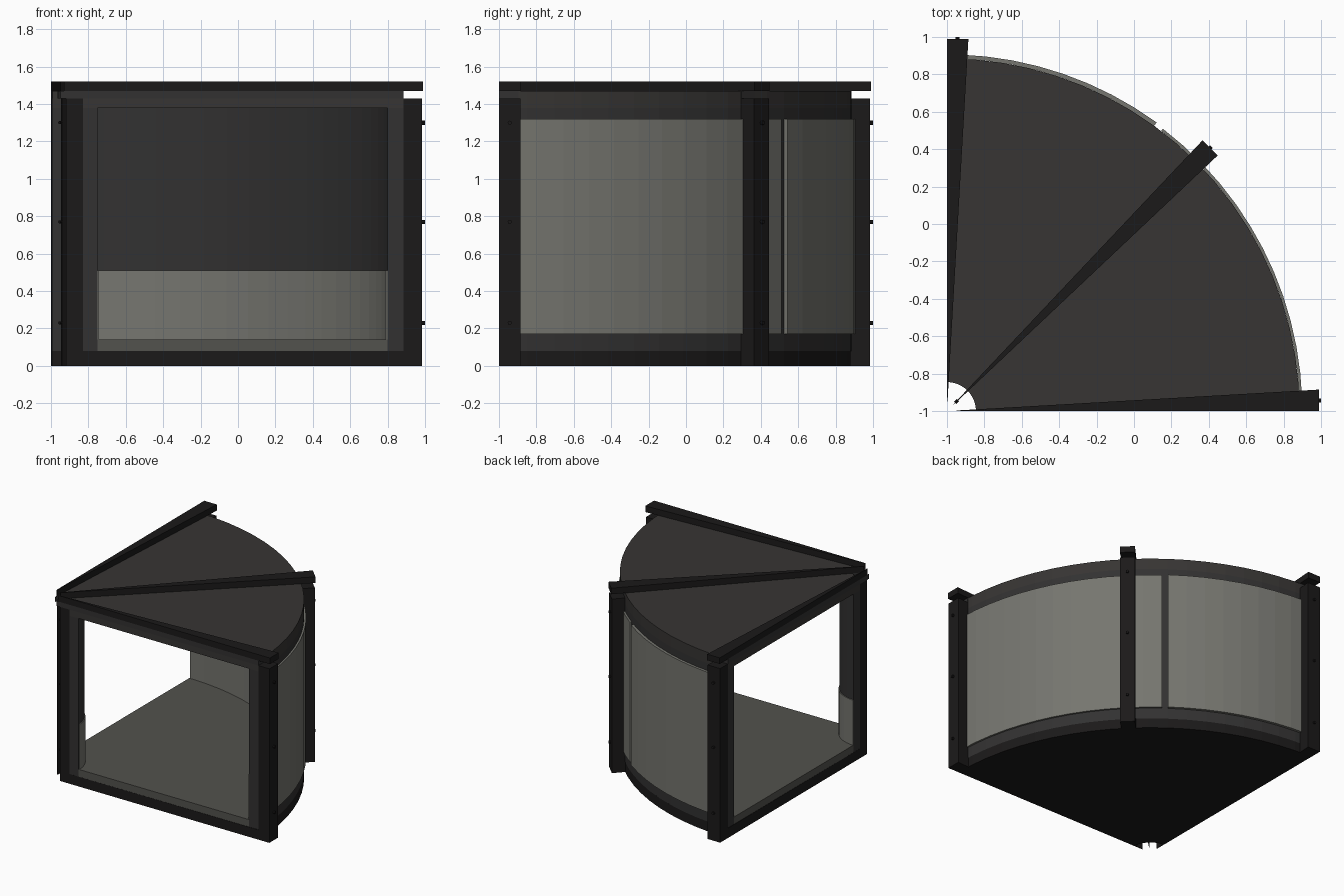
import bpy, bmesh
from math import sin, cos, radians, tan
from mathutils import Matrix

if "Cube" in bpy.data.objects:
    bpy.data.objects.remove(bpy.data.objects["Cube"])

CX = CY = -1.0          # apex of the quarter circle
WEDGE = 3.3             # angular width of each timber frame, degrees


def material(name, rgb):
    m = bpy.data.materials.new(name)
    m.diffuse_color = (*rgb, 1)
    m.use_nodes = True
    m.node_tree.nodes["Principled BSDF"].inputs["Base Color"].default_value = m.diffuse_color
    return m


DARK = material("dark_timber", (0.011, 0.010, 0.010))
TRIM = material("trim", (0.032, 0.031, 0.031))
ROOF = material("roof_brown", (0.038, 0.035, 0.033))
PALE = material("pale_panel", (0.18, 0.18, 0.16))
FLOOR = material("floor_grey", (0.085, 0.084, 0.075))


def polar(r, a):
    return CX + r * cos(radians(a)), CY + r * sin(radians(a))


def finish(name, bm, mat):
    bmesh.ops.recalc_face_normals(bm, faces=bm.faces)
    me = bpy.data.meshes.new(name)
    bm.to_mesh(me)
    bm.free()
    me.materials.append(mat)
    ob = bpy.data.objects.new(name, me)
    bpy.context.collection.objects.link(ob)
    return ob


def sector(name, r0, r1, a0, a1, z0, z1, mat, segs=20):
    """Annular slab between two radii and two angles."""
    bm = bmesh.new()
    rings = []
    for i in range(segs + 1):
        a = a0 + (a1 - a0) * i / segs
        rings.append([bm.verts.new((*polar(r, a), z))
                      for r, z in ((r0, z0), (r1, z0), (r1, z1), (r0, z1))])
    for p, q in zip(rings, rings[1:]):
        for k in range(4):
            n = (k + 1) % 4
            bm.faces.new((p[k], p[n], q[n], q[k]))
    bm.faces.new(rings[0])
    bm.faces.new(rings[-1])
    return finish(name, bm, mat)


def wedge(name, a, lo, hi, r0, r1, z0, z1, mat):
    """Tapered timber with square ends lying along direction a."""
    bm = bmesh.new()
    plan = [(r, r * tan(radians(t))) for r, t in
            ((r0, lo), (r1, lo), (r1, hi), (r0, hi))]
    f = bm.faces.new([bm.verts.new((x, y, z0)) for x, y in plan])
    ext = bmesh.ops.extrude_face_region(bm, geom=[f])["geom"]
    bmesh.ops.translate(bm, vec=(0, 0, z1 - z0),
                        verts=[v for v in ext if isinstance(v, bmesh.types.BMVert)])
    bm.faces.new(list(reversed([v for v in bm.verts][:4]))) if not f.is_valid else None
    bm.transform(Matrix.Translation((CX, CY, 0)) @ Matrix.Rotation(radians(a), 4, 'Z'))
    return finish(name, bm, mat)


def bolts(name, a, off, r, radius, length):
    """Column of three bolts pointing along direction a."""
    bm = bmesh.new()
    for z in (0.23, 0.77, 1.30):
        m = (Matrix.Translation((CX, CY, 0)) @ Matrix.Rotation(radians(a), 4, 'Z')
             @ Matrix.Translation((r, r * tan(radians(off)), z))
             @ Matrix.Rotation(radians(90), 4, 'Y'))
        bmesh.ops.create_cone(bm, cap_ends=True, segments=8, radius1=radius,
                              radius2=radius, depth=length, matrix=m)
    finish(name, bm, DARK)


# Floor, ceiling/roof and thick curved walls, flush with the two flat sides
sector("floor", 0.25, 1.80, 0.1, 89.9, 0.08, 0.14, FLOOR)
sector("base", 0.155, 1.885, 0.2, 89.8, 0.0, 0.08, DARK)
sector("roof", 0.155, 1.885, 0.1, 89.9, 1.38, 1.47, ROOF)
sector("outer_wall", 1.80, 1.885, 0.1, 89.9, 0.08, 1.38, TRIM)
sector("inner_wall", 0.155, 0.25, 0.1, 89.9, 0.08, 1.38, TRIM, 12)

# Pale outer cladding in two sheets, and low interior lining
sector("cladding_right", 1.885, 1.90, 2, 52.6, 0.17, 1.32, PALE, 12)
sector("cladding_left", 1.885, 1.907, 54, 88, 0.17, 1.32, PALE, 8)
sector("outer_lining", 1.79, 1.80, 0.3, 89.7, 0.14, 0.51, PALE)
sector("inner_lining", 0.25, 0.257, 1, 89, 0.14, 0.51, PALE, 12)

# Three tapered frames: front, diagonal and left side
for side, a, lo, hi in (("front", 0, 0, WEDGE),
                        ("diagonal", 45, -WEDGE / 2, WEDGE / 2),
                        ("left", 90, -WEDGE, 0)):
    wedge(side + "_roof_beam", a, lo, hi, 0.07, 1.99, 1.47, 1.52, DARK)
    wedge(side + "_outer_post", a, lo, hi, 1.885, 1.985, 0, 1.43, DARK)
    wedge(side + "_inner_post", a, lo, hi, 0.08, 0.17, 0, 1.43, DARK)
    wedge(side + "_header", a, lo * 0.95, hi * 0.95, 0.05, 1.885, 1.43, 1.47, TRIM)
    wedge(side + "_sill_beam", a, lo, hi, 0.08, 1.885, 0, 0.08, DARK)
    bolts(side + "_outer_bolts", a, (lo + hi) / 2, 1.99, 0.011, 0.02)
bolts("diagonal_inner_bolts", 45, 0, 0.072, 0.008, 0.02)
